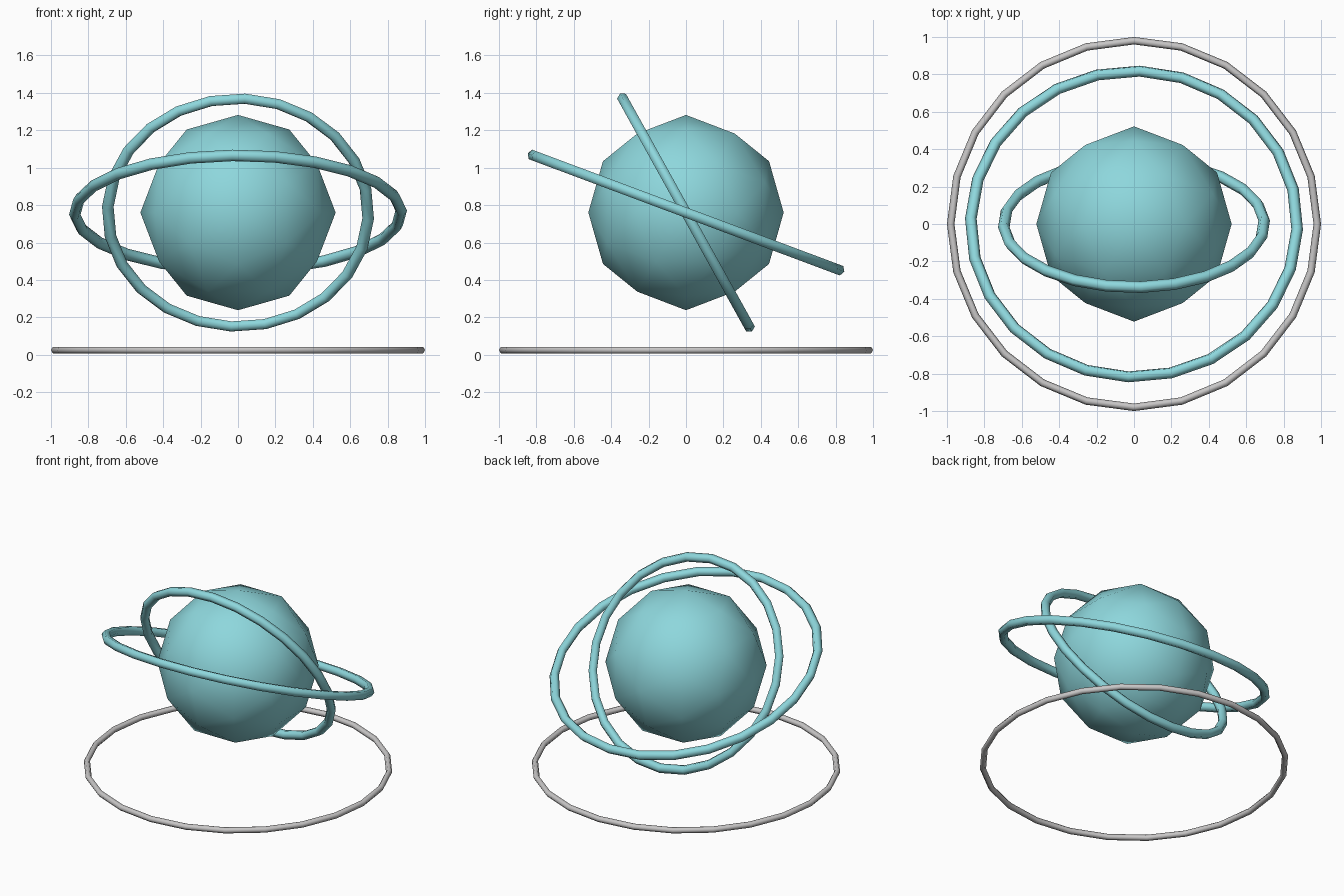
import bpy
from math import radians
from mathutils import Matrix

cube = bpy.data.objects.get("Cube")
if cube:
    bpy.data.objects.remove(cube, do_unlink=True)


def make_material(name, rgb):
    mat = bpy.data.materials.new(name)
    mat.use_nodes = True
    colour = (*rgb, 1)
    mat.diffuse_color = colour
    mat.node_tree.nodes["Principled BSDF"].inputs["Base Color"].default_value = colour
    return mat


def finish(name, mat):
    obj = bpy.context.object
    obj.name = name
    obj.data.materials.append(mat)
    bpy.ops.object.shade_smooth()
    return obj


def make_ring(name, major, minor, height, mat, tilt=0, spin=0):
    """Hexagonal tube ring, spun about its own axis and then tilted."""
    bpy.ops.mesh.primitive_torus_add(major_radius=major, minor_radius=minor,
                                     major_segments=24, minor_segments=6)
    ring = finish(name, mat)
    ring.matrix_world = (Matrix.Translation((0, 0, height))
                         @ Matrix.Rotation(radians(tilt), 4, "X")
                         @ Matrix.Rotation(radians(spin), 4, "Z"))
    return ring


teal = make_material("pale teal", (0.27, 0.68, 0.72))
grey = make_material("light grey", (0.58, 0.57, 0.57))
CENTRE = 0.76

# Central globe, turned so that an edge lies across the top
bpy.ops.mesh.primitive_ico_sphere_add(subdivisions=2, radius=0.522,
                                      location=(0, 0, CENTRE),
                                      rotation=(0, radians(-31.72), 0))
finish("globe", teal)

# Two tilted orbit rings
make_ring("steep_ring", 0.697, 0.031, CENTRE, teal, tilt=-61, spin=3)
make_ring("shallow_ring", 0.873, 0.031, CENTRE, teal, tilt=-20.5, spin=-2)

# Ring on the ground
make_ring("ground_ring", 0.98, 0.02, 0.025, grey)
